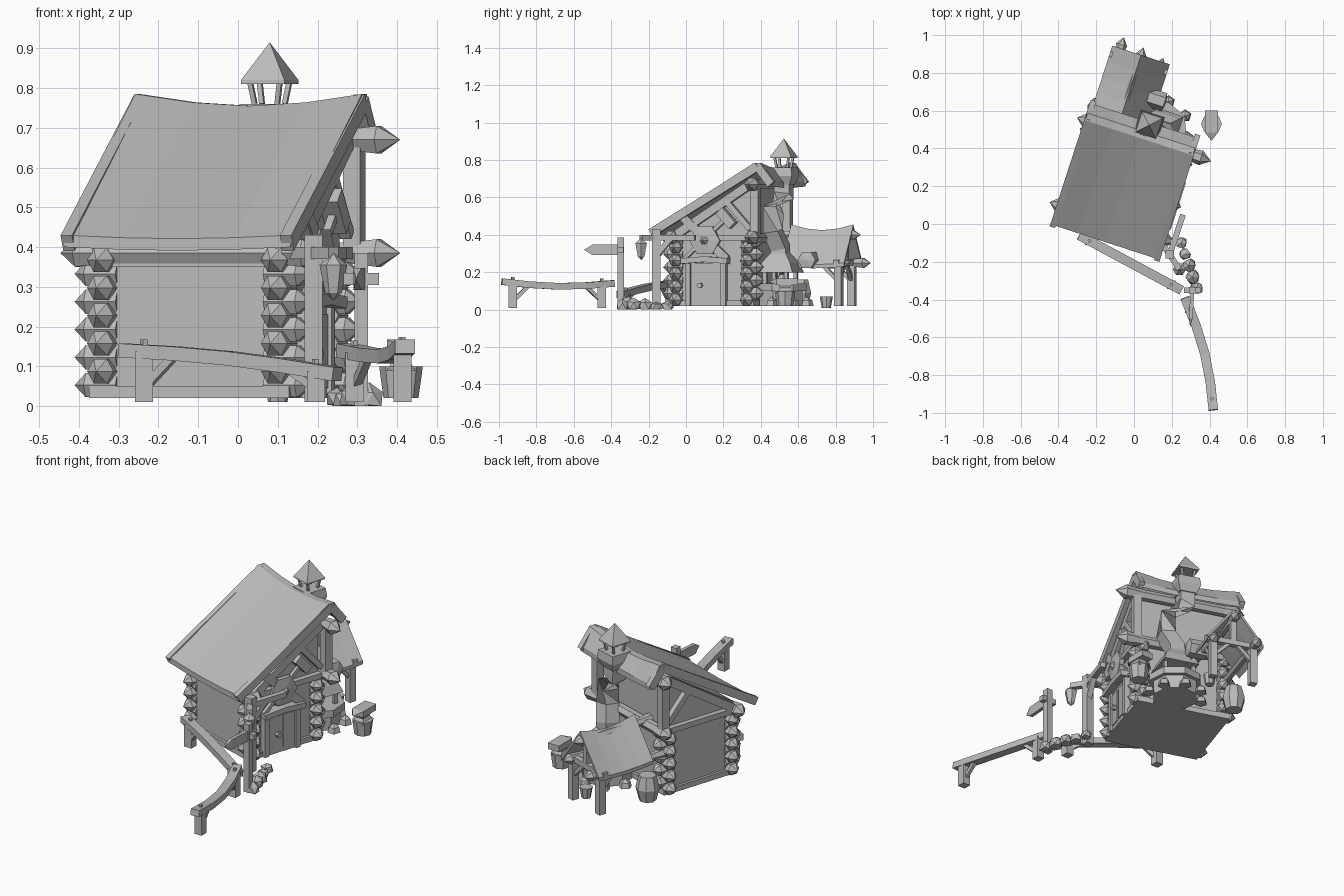
import bpy, bmesh, math, random
from mathutils import Vector, Matrix

random.seed(4)
if "Cube" in bpy.data.objects:
    bpy.data.objects.remove(bpy.data.objects["Cube"])

grey = bpy.data.materials.new("plain grey")
grey.use_nodes = True
grey.diffuse_color = (0.5, 0.5, 0.5, 1)
grey.node_tree.nodes["Principled BSDF"].inputs["Base Color"].default_value = grey.diffuse_color

# The hut stands turned on its plot and has its own frame
HUT = Matrix.Translation((-0.06, 0.19, 0)) @ Matrix.Rotation(math.radians(-18), 4, 'Z')
YARD = Matrix.Identity(4)
UP = Vector((0, 0, 1))

# Shared sizes
SIDE, FRONT, BACK = 0.25, -0.19, 0.25
GROUND, TIE, RIDGE = 0.02, 0.385, 0.67
EAVE, PEAK, OVERHANG = 0.43, 0.785, 0.3
STRUT, POST, LOG = 0.03, 0.045, 0.07


def finish(name, bm, frame=HUT):
    bmesh.ops.recalc_face_normals(bm, faces=bm.faces)
    mesh = bpy.data.meshes.new(name)
    bm.to_mesh(mesh)
    bm.free()
    mesh.materials.append(grey)
    part = bpy.data.objects.new(name, mesh)
    part.matrix_world = frame
    bpy.context.collection.objects.link(part)


def loft(bm, rings, start_tip=None, end_tip=None):
    """Join rings of points; close each end flat or with a point."""
    rows = [[bm.verts.new(point) for point in ring] for ring in rings]
    for lower, upper in zip(rows, rows[1:]):
        for i in range(len(lower)):
            bm.faces.new((lower[i - 1], lower[i], upper[i], upper[i - 1]))
    for row, tip in ((rows[0], start_tip), (rows[-1], end_tip)):
        if tip is None:
            bm.faces.new(row)
        else:
            apex = bm.verts.new(tip)
            for i in range(len(row)):
                bm.faces.new((row[i - 1], row[i], apex))


def sweep(bm, path, width, height=None, sides=4, start=0, end=0, scales=None):
    """Run a regular section along a path, with optional pointed ends."""
    path = [Vector(point) for point in path]
    scales = scales or [1] * len(path)
    height = height or width
    grow = math.sqrt(2) / 2 if sides == 4 else 0.5
    turn = math.pi / 4 if sides == 4 else 0
    rings, ways = [], []
    for i, point in enumerate(path):
        way = (path[min(i + 1, len(path) - 1)] - path[max(i - 1, 0)]).normalized()
        across = way.cross(Vector((0, 1, 0)) if abs(way.z) > 0.9 else UP).normalized()
        over = across.cross(way)
        ring = []
        for k in range(sides):
            angle = turn + math.tau * k / sides
            ring.append(point + (across * math.cos(angle) * width
                                 + over * math.sin(angle) * height) * grow * scales[i])
        rings.append(ring)
        ways.append(way)
    loft(bm, rings, path[0] - ways[0] * start if start else None,
         path[-1] + ways[-1] * end if end else None)


def beam(name, path, width, height=None, frame=HUT, **options):
    bm = bmesh.new()
    sweep(bm, path, width, height, **options)
    finish(name, bm, frame)


def upright(name, x, y, bottom, top, width, depth=None, frame=HUT, scales=(1, 1), **options):
    """A standing part whose section scales evenly spaced rings."""
    steps = len(scales) - 1
    path = [(x, y, bottom + (top - bottom) * i / steps) for i in range(steps + 1)]
    beam(name, path, width, depth, frame, scales=scales, **options)


def pointed_log(name, tail, head, size, **options):
    """A log with swollen ends and a pointed head."""
    tail, head = Vector(tail), Vector(head)
    neck = (head - tail).normalized() * size
    beam(name, [tail, tail + neck, head - neck, head], size, sides=6,
         scales=(1, 0.75, 0.75, 1), end=size * 0.7, **options)


def roof(name, profile, start, end, sag, thick, along_x):
    """Sagging roof slab whose profile runs from start to end."""
    bm, rings = bmesh.new(), []
    for step in range(5):
        t = step / 4
        run = start + (end - start) * t
        top = []
        for across, z in profile:
            eave = across in (profile[0][0], profile[-1][0])
            top.append((across, z - sag * (0.3 if eave else 1) * math.sin(math.pi * t)))
        loop = top + [(across, z - thick) for across, z in reversed(top)]
        rings.append([(run, a, z) if along_x else (a, run, z) for a, z in loop])
    loft(bm, rings)
    finish(name, bm)


# Hut body with sloping gables
bm = bmesh.new()
outline = [(FRONT, STRUT), (BACK, STRUT), (BACK, RIDGE), (BACK - POST, RIDGE), (FRONT, 0.42)]
loft(bm, [[(u, v, z) for v, z in outline] for u in (-SIDE, SIDE)])
finish("hut_walls", bm)
upright("base_sill", 0, STRUT, GROUND, GROUND + STRUT, SIDE * 2 + STRUT, BACK - FRONT + STRUT)

# Stacked pointed log ends at the four corners
bm = bmesh.new()
for su in (-1, 1):
    for sv, wall in ((-1, FRONT), (1, BACK)):
        for row in range(5):
            u, v, z = su * (SIDE - GROUND), wall - sv * GROUND, (row + 0.75) * LOG
            inner, outer = LOG / 2, LOG * 0.7
            sweep(bm, [(u - su * inner, v, z), (u + su * outer, v, z)], LOG, sides=6, end=inner)
            z += inner
            sweep(bm, [(u, v - sv * inner, z), (u, v + sv * outer, z)], LOG, sides=6, end=inner)
finish("corner_logs", bm)

# Main roof
ridge_back, back_eave, drop = OVERHANG + GROUND, 0.375, 0.69
roof("main_roof", [(-OVERHANG, EAVE), (OVERHANG - GROUND, PEAK), (ridge_back, PEAK), (back_eave, drop)],
     -OVERHANG, OVERHANG, STRUT, STRUT, True)

# Verge boards and gable framing, both sides alike
for side, label in ((-1, "left"), (1, "right")):
    edge, gable = side * (OVERHANG - 0.01), side * (SIDE + GROUND)
    beam(label + "_verge_board", [(edge, -OVERHANG, EAVE - GROUND), (edge, OVERHANG, PEAK - GROUND)], STRUT, POST)
    beam(label + "_verge_back", [(edge, OVERHANG, PEAK - GROUND), (edge, back_eave, drop - GROUND)], STRUT, POST)
    beam(label + "_rafter", [(gable, FRONT, TIE), (gable, BACK, RIDGE)], STRUT, POST)
    beam(label + "_tie", [(gable, FRONT, TIE), (gable, BACK, TIE)], STRUT)
    beam(label + "_brace", [(gable, BACK, EAVE), (gable, BACK / 2, RIDGE - 0.1)], STRUT)
    upright(label + "_gable_post", side * 0.28, 0.28, TIE, RIDGE, POST)

# Pointed cross logs carrying the roof
for label, right, v, z in (("front_plate", OVERHANG, FRONT, TIE),
                           ("ridge_log", OVERHANG + POST, BACK + STRUT, RIDGE),
                           ("back_plate", OVERHANG + POST, BACK + STRUT, TIE)):
    pointed_log(label, (-OVERHANG, v, z), (right, v, z), 0.08, start=POST)
beam("front_header", [(-SIDE, FRONT, TIE - GROUND), (SIDE, FRONT, TIE - GROUND)], STRUT)

# Door on the right side
door_u, door_top = SIDE + 0.01, 0.25
upright("door", door_u, 0, GROUND, door_top, GROUND, 0.2)
for side in (-1, 1):
    upright("door_jamb", door_u, side * 0.1, GROUND, door_top, POST, STRUT)
    upright("door_board", door_u + 0.01, side * POST, POST, door_top - GROUND, 0.01, LOG)
beam("door_lintel", [(SIDE + STRUT, v * 0.13, door_top + 0.02 - abs(v) * 0.01) for v in (-1, 0, 1)], 0.06, STRUT)
beam("door_handle", [(SIDE, -STRUT, 0.13), (SIDE + POST, -STRUT, 0.13)], STRUT, sides=6)

# Shield with crossed tools above the door
sign_z, face = 0.37, SIDE + POST
beam("shield", [(SIDE + GROUND, 0, sign_z), (face, 0, sign_z)], 0.17, sides=6, end=0.01)
beam("shield_boss", [(face, 0, sign_z), (face + 0.01, 0, sign_z)], POST, sides=6, end=GROUND)
for side, label, depth in ((-1, "sword", POST), (1, "hammer", GROUND)):
    foot = Vector((SIDE + STRUT, -side * 0.12, sign_z - 0.1))
    head = Vector((SIDE + STRUT, side * 0.12, sign_z + 0.12))
    beam(label + "_shaft", [foot, head], GROUND, depth, end=STRUT)
    if label == "hammer":
        swing = (head - foot).cross(Vector((1, 0, 0))) / 6
        beam("hammer_head", [head - swing, head + swing], 0.05)

# Forge under a hood, with a crooked flue
forge_u, forge_v = 0.09, 0.36
upright("forge_base", forge_u, forge_v, GROUND, 0.11, SIDE, sides=8)
upright("forge_rim", forge_u, forge_v, 0.1, 0.14, SIDE + POST, sides=8)
upright("forge_hood", forge_u, forge_v, 0.2, 0.3, 0.2, scales=(1, 0.8, 0.45))
for du in (-1, 1):
    for dv in (-1, 1):
        upright("hood_leg", forge_u + du * 0.08, forge_v + dv * 0.06, 0.14, 0.2, GROUND)
for spoke in range(5):
    angle = spoke * math.pi / 4
    upright("forge_stone", forge_u + 0.15 * math.cos(angle), forge_v + 0.15 * math.sin(angle),
            GROUND, 0.05, LOG, sides=5, scales=(1, 0.8), end=GROUND)
cap_u, top_z = STRUT, 0.76
bend = [(forge_u, forge_v, 0.28), (forge_u, forge_v, 0.33), (0.13, 0.33, 0.42),
        (0.12, 0.33, 0.53), (cap_u, forge_v, 0.61), (cap_u, forge_v, top_z)]
beam("flue", bend, 0.085)
upright("flue_collar", cap_u, forge_v, RIDGE, top_z, 0.12, scales=(0.8, 1.1, 1))

# Smoke cap on four thin posts
for du in (-1, 1):
    for dv in (-1, 1):
        foot = Vector((cap_u + du * STRUT, forge_v + dv * STRUT, top_z))
        beam("cap_post", [foot, foot + Vector((du, dv, 6)) * 0.01], 0.012)
upright("cap_roof", cap_u, forge_v, top_z + 0.05, top_z + 0.06, 0.115, end=0.095)

# Open lean-to at the back
mid, reach, low, high, far = -0.125, 0.115, 0.25, 0.4, 0.7
span, post_v = reach + POST, far - POST
roof("leanto_roof", [(mid - span, low), (mid, 0.455), (mid + span, low)], 0.35, far, STRUT, GROUND, False)
pointed_log("leanto_ridge_log", (mid, BACK, high), (mid, far, high), 0.06)
for side in (-1, 1):
    u = mid + side * reach
    end_v = far - side * GROUND
    pointed_log("leanto_side_log", (u, BACK, low), (u, end_v, low), 0.06)
    upright("leanto_post", u, post_v, GROUND, low, 0.04)
    beam("leanto_brace", [(u, post_v, low - 0.1), (u, post_v - 0.1, low)], GROUND)
    beam("leanto_cross_brace", [(u, post_v, low - 0.1), (u - side * 0.1, post_v, low)], GROUND)
beam("leanto_tie", [(mid - span, post_v, low), (mid + span, post_v, low)], STRUT)
upright("leanto_king_post", mid, post_v, low, high, STRUT)
beam("hanging_log", [(-STRUT, 0.5, 0.265), (LOG, 0.5, 0.265)], 0.1, sides=6, end=0.01)

# Barrel, bucket, and anvil on its stump
upright("barrel", -SIDE, forge_v, GROUND, 0.16, 0.09, sides=8, scales=(1, 1.4, 1))
upright("bucket", 0.1, 0.75, 0.01, LOG, LOG, sides=8, frame=YARD, scales=(0.7, 1))
anvil_x, anvil_y = 0.41, 0.53
upright("anvil_stump", anvil_x, anvil_y, GROUND, 0.1, 0.11, sides=8, frame=YARD, scales=(0.8, 1))
upright("anvil_foot", anvil_x, anvil_y, 0.09, 0.14, LOG, 0.09, YARD, scales=(1, 0.6, 0.9))
beam("anvil_top", [(anvil_x, anvil_y + LOG, 0.15), (anvil_x, anvil_y - POST, 0.15)], LOG, 0.035, YARD, end=POST)

# Porch post, beams and hanging lantern at the front right
porch = Vector((0.19, -0.16, TIE))
corner = Vector((0.26, 0.05, TIE))
lantern = Vector((0.24, -0.24, TIE))
upright("porch_post", porch.x, porch.y, 0.01, EAVE, POST, frame=YARD)
beam("porch_beam", [porch, corner], STRUT, frame=YARD)
beam("porch_brace", [porch - UP * 0.1, porch.lerp(corner, 0.4)], STRUT, frame=YARD)
beam("porch_arm", [(0.12, -0.06, TIE), lantern], STRUT, frame=YARD)
upright("lantern", lantern.x, lantern.y, TIE - 0.1, TIE - STRUT, LOG, frame=YARD, sides=6,
        scales=(0.6, 0.8, 1), start=GROUND, end=STRUT)


# Bowed rail fences with posts, pegs and braces
def fence(label, start, end, bow):
    start, end, bow = Vector(start), Vector(end), Vector(bow)
    rail = [start.lerp(end, k / 4) + bow * math.sin(math.pi * k / 4) for k in range(5)]
    beam(label + "_rail", rail, 0.05, 0.035, YARD)
    for tip, inner in ((rail[0], rail[1]), (rail[-1], rail[-2])):
        top = tip.lerp(inner, 0.4)
        upright(label + "_post", top.x, top.y, 0.01, top.z, POST, frame=YARD)
        upright(label + "_peg", top.x, top.y, top.z, top.z + STRUT, GROUND, frame=YARD, sides=5)
        beam(label + "_brace", [(top.x, top.y, POST), inner], GROUND, frame=YARD)


fence("left_fence", (-0.29, -0.06, 0.14), (0.25, -0.35, 0.08), (0, 0, 0.01))
fence("right_fence", (0.27, -0.39, 0.14), (0.42, -0.985, 0.15), (STRUT, 0, -GROUND))

# Signpost with a pointed board
sign = Vector((0.31, -0.35, 0))
upright("signpost", sign.x, sign.y, 0, TIE, 0.035, frame=YARD)
board = sign + UP * 0.32
beam("sign_board", [board, board - Vector((0.01, 0.15, 0))], GROUND, 0.055, YARD, end=POST)
beam("sign_arm", [board - Vector((POST, 0, 0)), board + Vector((POST, 0, 0))], STRUT, frame=YARD)

# Loose rocks between the porch and the fences
for rock in range(5):
    radius = random.uniform(STRUT, POST)
    bm = bmesh.new()
    bmesh.ops.create_icosphere(bm, subdivisions=1, radius=radius)
    for vert in bm.verts:
        vert.co *= random.uniform(0.85, 1.15)
        vert.co.z = max(vert.co.z, -radius / 2)
    spot = Vector((0.25 + rock * GROUND, -0.1 - rock * 0.06, radius / 2))
    bmesh.ops.translate(bm, verts=bm.verts, vec=spot)
    finish("rock", bm, YARD)
